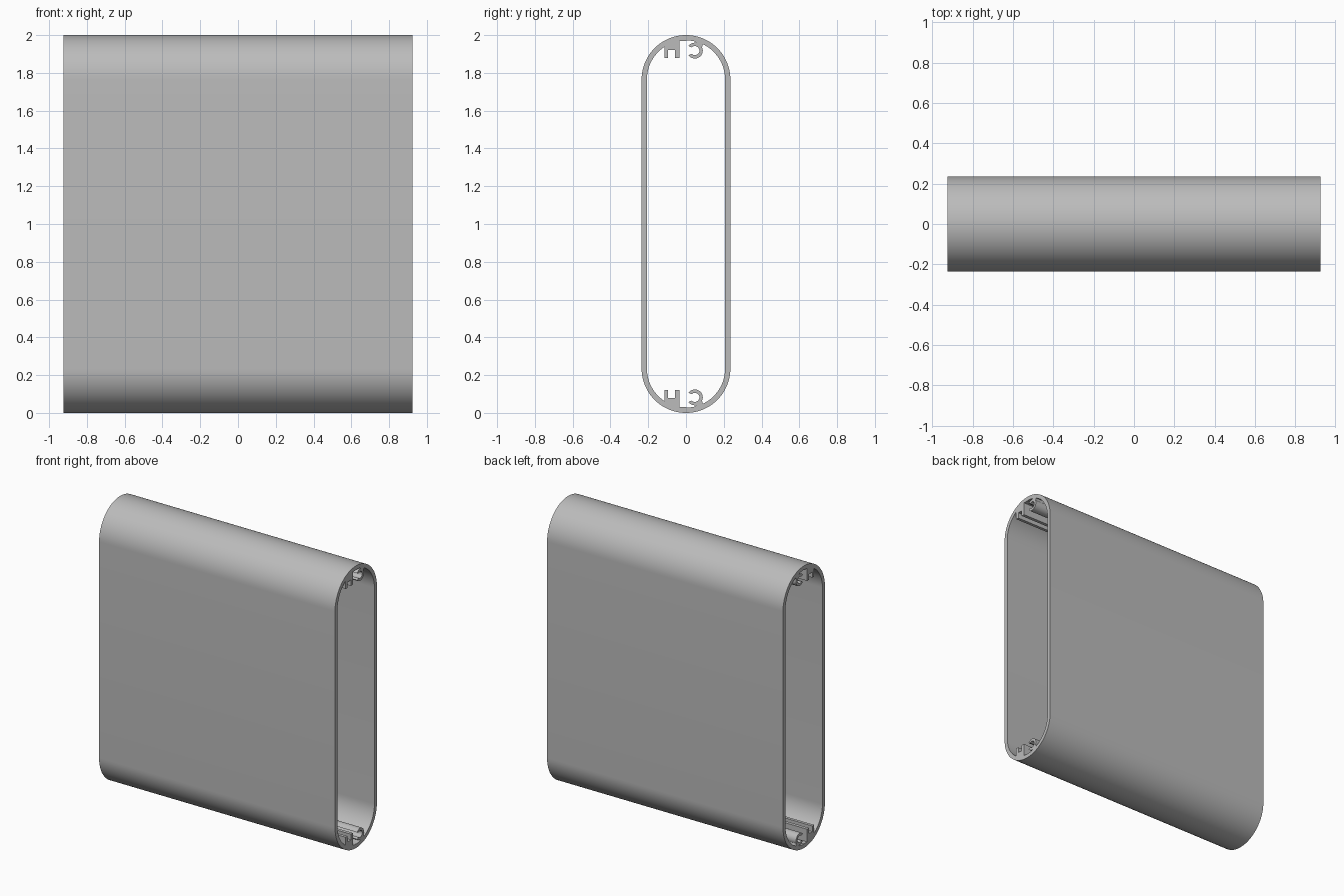
import bpy, bmesh
from math import cos, sin, acos, radians, pi

cube = bpy.data.objects.get("Cube")
if cube:
    bpy.data.objects.remove(cube)

HALF_LENGTH, HEIGHT = 0.925, 2.0
R_OUT, R_IN = 0.235, 0.207


def arc(cy, cz, r, start, end, steps):
    """Points on an arc, angles in degrees."""
    angles = [radians(start + (end - start) * i / steps) for i in range(steps + 1)]
    return [(cy + r * cos(a), cz + r * sin(a)) for a in angles]


def wall_angle(y):
    """Angle where the lower inner wall passes through y."""
    return -acos(y / R_IN) * 180 / pi


def wall(y_start, y_end, steps):
    return arc(0, R_OUT, R_IN, wall_angle(y_start), wall_angle(y_end), steps)


def mirrored(lower):
    """Close a lower half profile with its mirror image at the top."""
    return lower + [(y, HEIGHT - z) for y, z in reversed(lower)]


# Outer skin: a half round mirrored into a long slot shape
outer = mirrored(arc(0, R_OUT, R_OUT, 0, -180, 40))

# Inner wall with an open screw channel and a two-legged rib
cy, cz = 0.047, 0.082
inner = wall(R_IN, 0.09, 14)
inner += arc(cy, cz, 0.042, -25, 145, 14)
inner += arc(cy, cz, 0.024, 135, -135, 18)
inner += arc(cy, cz, 0.042, -145, -80, 6)
inner += wall(0.05, 0.002, 4)
inner += [(0.0, 0.03), (-0.035, 0.03), (-0.035, 0.12), (-0.058, 0.12),
          (-0.058, 0.08), (-0.094, 0.08), (-0.094, 0.12), (-0.115, 0.12)]
inner += wall(-0.115, -R_IN, 14)
inner = mirrored(inner)

# Extruded tube with flat cut ends
bm = bmesh.new()
rims = ([], [])
for profile in (outer, inner):
    ends = [[bm.verts.new((x, y, z)) for y, z in profile]
            for x in (-HALF_LENGTH, HALF_LENGTH)]
    count = len(profile)
    for i in range(count):
        j = (i + 1) % count
        face = bm.faces.new((ends[0][i], ends[0][j], ends[1][j], ends[1][i]))
        face.smooth = True
        for rim, end in zip(rims, ends):
            rim.append(bm.edges.get((end[i], end[j])))
for rim in rims:
    bmesh.ops.triangle_fill(bm, edges=rim, use_beauty=True)
bmesh.ops.recalc_face_normals(bm, faces=bm.faces)
mesh = bpy.data.meshes.new("extruded_tube")
bm.to_mesh(mesh)
bm.free()
tube = bpy.data.objects.new("extruded_tube", mesh)
bpy.context.collection.objects.link(tube)

# Plain metal grey
grey = bpy.data.materials.new("metal_grey")
grey.use_nodes = True
colour = (0.5, 0.5, 0.5, 1)
grey.diffuse_color = colour
grey.node_tree.nodes["Principled BSDF"].inputs["Base Color"].default_value = colour
mesh.materials.append(grey)

bpy.ops.object.select_all(action="DESELECT")
tube.select_set(True)
bpy.context.view_layer.objects.active = tube
bpy.ops.object.shade_smooth_by_angle(angle=radians(30))
